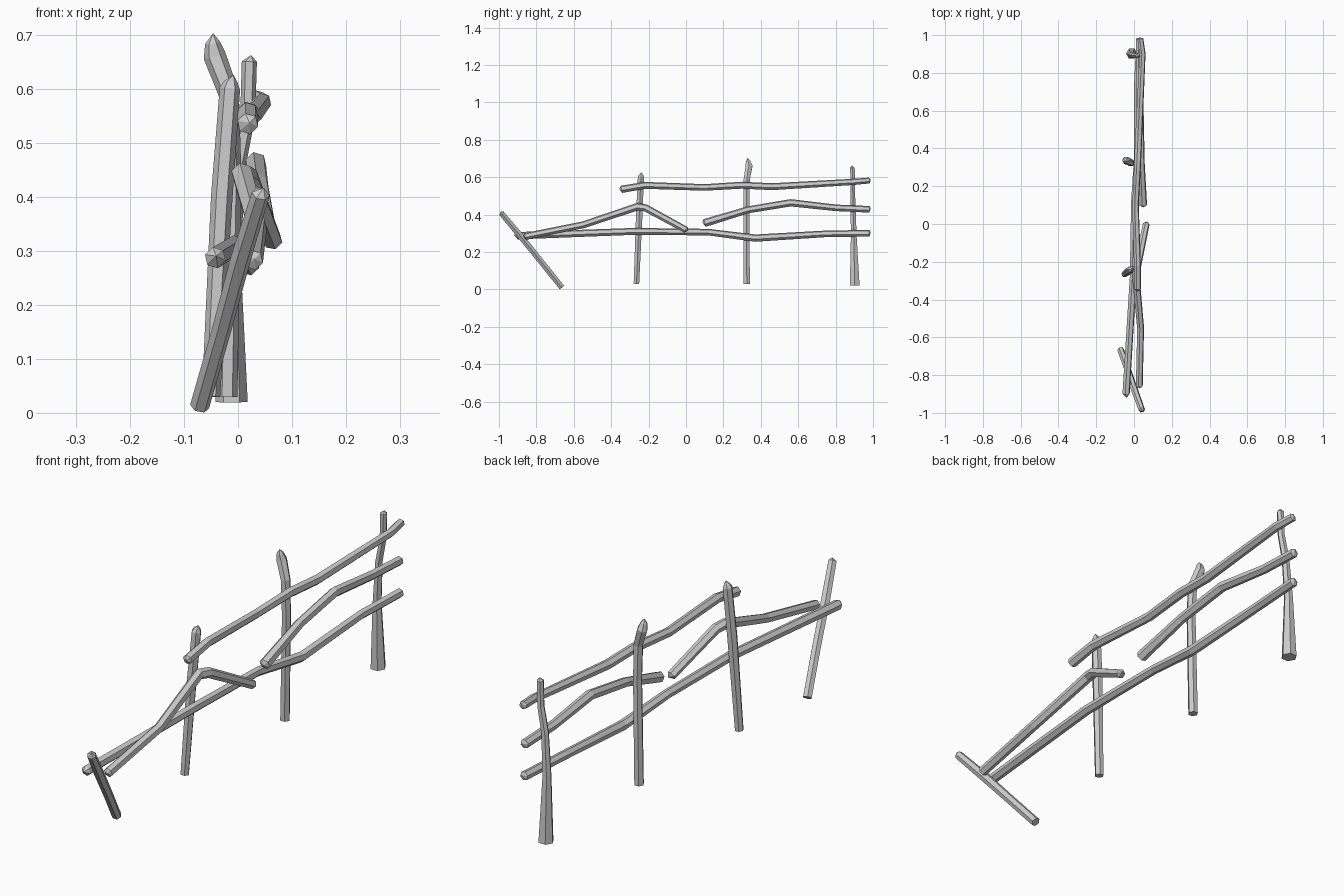
import bpy, bmesh, math
from mathutils import Vector

if "Cube" in bpy.data.objects:
    bpy.data.objects.remove(bpy.data.objects["Cube"])


def log(name, pts, start_tip=0.0, end_tip=0.0, sides=6, spin=0.0):
    """Faceted crooked log through (x, y, z, radius) points, with optional blunt pointed ends."""
    centres = [Vector(p[:3]) for p in pts]
    axis = (centres[-1] - centres[0]).normalized()
    ref = Vector((1, 0, 0))
    bm = bmesh.new()
    rings = []
    for i, (c, p) in enumerate(zip(centres, pts)):
        # tangent averaged over the neighbouring segments gives mitred bends
        t = Vector((0, 0, 0))
        if i > 0:
            t += (c - centres[i - 1]).normalized()
        if i < len(pts) - 1:
            t += (centres[i + 1] - c).normalized()
        t.normalize()
        u = (ref - t * ref.dot(t)).normalized()
        v = t.cross(u)
        ring = []
        for k in range(sides):
            a = spin + 2 * math.pi * k / sides
            ring.append(bm.verts.new(c + (u * math.cos(a) + v * math.sin(a)) * p[3]))
        rings.append(ring)
    for r0, r1 in zip(rings, rings[1:]):
        for k in range(sides):
            j = (k + 1) % sides
            bm.faces.new((r0[k], r0[j], r1[j], r1[k]))
    # ends: flat cut or off-centre broken tip
    for ring, inner, tip in ((rings[0], centres[1], start_tip),
                             (rings[-1], centres[-2], end_tip)):
        if tip:
            c = sum((w.co for w in ring), Vector()) / sides
            apex = bm.verts.new(c + (c - inner).normalized() * tip + Vector((0.003, 0, 0.004)))
            for k in range(sides):
                bm.faces.new((ring[k], ring[(k + 1) % sides], apex))
        else:
            bm.faces.new(ring)
    bmesh.ops.recalc_face_normals(bm, faces=bm.faces)
    me = bpy.data.meshes.new(name)
    bm.to_mesh(me)
    bm.free()
    ob = bpy.data.objects.new(name, me)
    bpy.context.collection.objects.link(ob)
    return ob


# Upright posts
log("near_post", [(-.05, -.265, .03, .017), (-.03, -.25, .40, .020),
                  (-.015, -.241, .60, .019), (-.013, -.24, .612, .013)], end_tip=.01)
log("middle_post", [(-.02, .325, .03, .019), (-.012, .323, .45, .018), (-.017, .325, .59, .019),
                    (-.043, .337, .66, .021), (-.047, .332, .685, .014)], end_tip=.014)
log("far_post", [(-.012, .902, .02, .030), (-.013, .897, .28, .018), (-.002, .893, .45, .015),
                 (.018, .891, .55, .014), (.021, .89, .65, .014)], end_tip=.008)

# Fallen post leaning at the near end
log("leaning_post", [(-.071, -.665, .012, .018), (-.03, -.78, .155, .018),
                     (.005, -.885, .285, .019), (.042, -.985, .405, .017)], end_tip=.01)

# Top rail
log("top_rail", [(.018, -.345, .535, .020), (.018, -.22, .556, .019), (.008, .10, .545, .018),
                 (.018, .30, .557, .019), (.025, .46, .549, .019), (.045, .90, .575, .017),
                 (.034, .98, .582, .016)], .012, .008, spin=.3)

# Middle rail, whole half
log("middle_rail", [(.048, .10, .355, .022), (.038, .33, .425, .019), (.033, .56, .463, .020),
                    (.027, .80, .436, .018), (.028, .98, .428, .018)], .012, .008, spin=.3)

# Middle rail, sagging broken half
log("broken_rail", [(.028, -.86, .283, .019), (.035, -.55, .345, .019), (.008, -.26, .442, .021),
                    (.02, -.215, .435, .020), (.065, .00, .318, .018)], .01, .016, spin=.3)

# Bottom rail
log("bottom_rail", [(-.042, -.90, .287, .020), (-.004, -.28, .31, .019), (.002, .12, .306, .018),
                    (.02, .37, .274, .020), (.018, .75, .297, .018), (.03, .98, .30, .018)],
    .02, .008, spin=.3)
